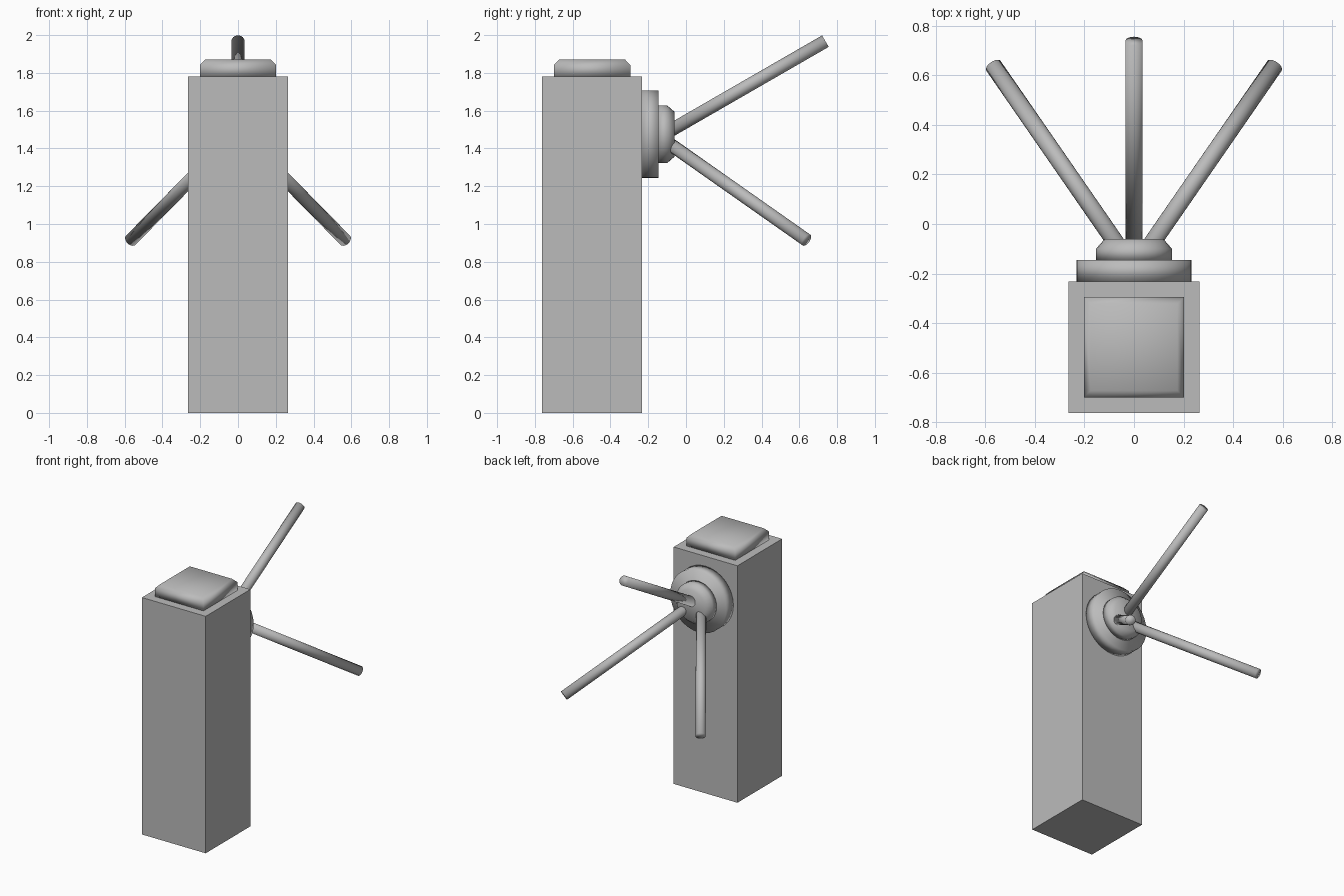
import bpy
import bmesh
import math
from mathutils import Vector, Matrix

if "Cube" in bpy.data.objects:
    bpy.data.objects.remove(bpy.data.objects["Cube"], do_unlink=True)

grey = bpy.data.materials.new("plain grey")
grey.use_nodes = True
colour = (0.5, 0.5, 0.5, 1)
grey.diffuse_color = colour
grey.node_tree.nodes["Principled BSDF"].inputs["Base Color"].default_value = colour


def turned(name, origin, axis, profile, sides=32, smooth=True, twist=0.0):
    """Closed solid from (radius, distance) rings set along an axis."""
    bm = bmesh.new()
    turn = Vector(axis).to_track_quat("Z", "Y").to_matrix().to_4x4()
    place = Matrix.Translation(origin) @ turn
    rings = []
    for radius, dist in profile:
        ring = []
        for i in range(sides):
            a = twist + math.tau * i / sides
            ring.append(bm.verts.new(place @ Vector((radius * math.cos(a), radius * math.sin(a), dist))))
        rings.append(ring)
    for low, high in zip(rings, rings[1:]):
        for i in range(sides):
            j = (i + 1) % sides
            bm.faces.new((low[i], low[j], high[j], high[i]))
    bm.faces.new(rings[0][::-1])
    bm.faces.new(rings[-1])
    for f in bm.faces:
        f.smooth = smooth
    mesh = bpy.data.meshes.new(name)
    bm.to_mesh(mesh)
    bm.free()
    mesh.materials.append(grey)
    obj = bpy.data.objects.new(name, mesh)
    bpy.context.collection.objects.link(obj)
    return obj


def square(name, origin, profile, smooth):
    """Square solid from (half width, height) rings."""
    rings = [(half * math.sqrt(2), z) for half, z in profile]
    return turned(name, origin, (0, 0, 1), rings, 4, smooth, math.pi / 4)


def arm(name, start, end):
    span = Vector(end) - Vector(start)
    return turned(name, start, span, [(0.035, 0), (0.035, span.length)], 24)


# Post and its chamfered lid
square("post", (0, -0.497, 0), [(0.265, 0), (0.265, 1.78)], False)
square("lid", (0, -0.497, 1.78), [(0.202, 0), (0.202, 0.062), (0.175, 0.09)], True)

# Round plate and hub on the back of the post
turned("plate", (0, -0.232, 1.475), (0, 1, 0), [(0.232, 0), (0.232, 0.087)])
turned("hub", (0, -0.145, 1.475), (0, 1, 0), [(0.153, 0), (0.153, 0.045), (0.118, 0.085)])

# Three barrier arms
arm("upper_arm", (0, -0.1, 1.485), (0, 0.738, 1.968))
for side, label in ((1, "left"), (-1, "right")):
    arm(label + "_arm", (side * 0.06, -0.095, 1.43), (side * 0.567, 0.638, 0.915))
